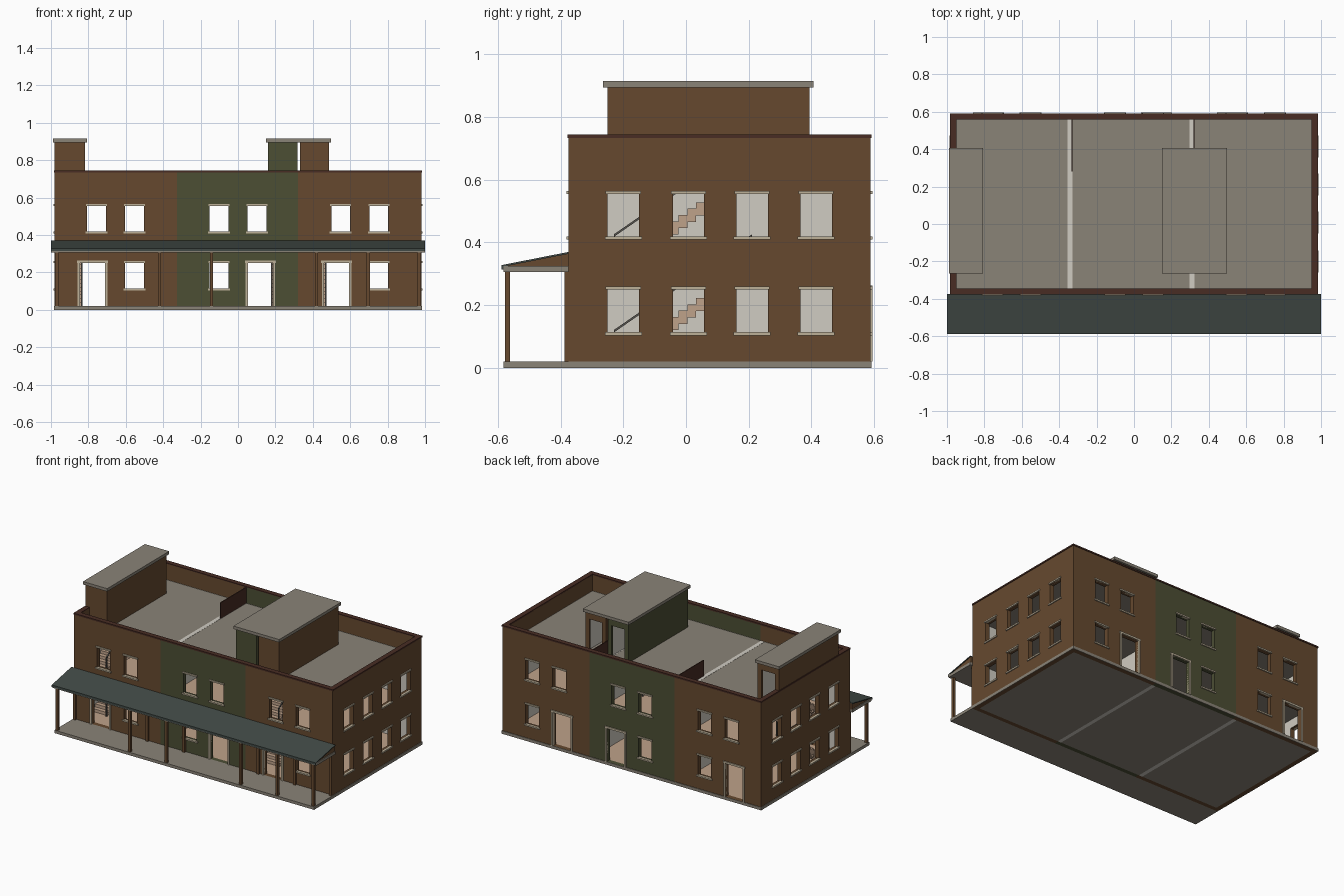
import bpy, bmesh

if "Cube" in bpy.data.objects:
    bpy.data.objects.remove(bpy.data.objects["Cube"])


def material(name, hexcode):
    rgb = [int(hexcode[i:i + 2], 16) / 255 for i in (0, 2, 4)]
    col = [c / 12.92 if c < 0.04 else ((c + 0.055) / 1.055) ** 2.4 for c in rgb] + [1]
    m = bpy.data.materials.new(name)
    m.use_nodes = True
    m.diffuse_color = col
    m.node_tree.nodes["Principled BSDF"].inputs["Base Color"].default_value = col
    return m


BROWN = material("brown brick", "66492F")
GREEN = material("green brick", "4C4E34")
GREY = material("grey concrete", "8A8377")
CREAM = material("cream plaster", "D0CCC2")
TAN = material("tan wood", "BFA28A")
TRIM = material("beige trim", "BEB199")
SLATE = material("slate green roofing", "414A46")
CAP = material("dark brown coping", "482C23")
IRON = material("dark iron", "55524D")


def finish(name, bm, mats):
    bmesh.ops.remove_doubles(bm, verts=bm.verts, dist=1e-5)
    bmesh.ops.recalc_face_normals(bm, faces=bm.faces)
    me = bpy.data.meshes.new(name)
    bm.to_mesh(me)
    bm.free()
    for m in mats:
        me.materials.append(m)
    ob = bpy.data.objects.new(name, me)
    bpy.context.collection.objects.link(ob)
    return ob


def boxes(name, mat, *spans):
    """One object from boxes given as (x0, x1, y0, y1, z0, z1)."""
    bm = bmesh.new()
    for s in spans:
        vs = bmesh.ops.create_cube(bm, size=1)["verts"]
        for v in vs:
            v.co = [s[2 * i] if v.co[i] < 0 else s[2 * i + 1] for i in range(3)]
    me_faces = bm.faces
    bmesh.ops.recalc_face_normals(bm, faces=me_faces)
    me = bpy.data.meshes.new(name)
    bm.to_mesh(me)
    bm.free()
    me.materials.append(mat)
    ob = bpy.data.objects.new(name, me)
    bpy.context.collection.objects.link(ob)


def extrude(name, mat, profile, x0, x1):
    """Extrude a (y, z) profile along x."""
    bm = bmesh.new()
    f = bm.faces.new([bm.verts.new((x0, y, z)) for y, z in profile])
    r = bmesh.ops.extrude_face_region(bm, geom=[f])
    new = [v for v in r["geom"] if isinstance(v, bmesh.types.BMVert)]
    bmesh.ops.translate(bm, verts=new, vec=(x1 - x0, 0, 0))
    finish(name, bm, [mat])


def place(axis, u, v, w):
    return {"x": (w, u, v), "y": (u, w, v), "z": (u, v, w)}[axis]


def panel(name, axis, us, vs, w0, w1, holes, rule, cuts=()):
    """Slab with rectangular holes; rule(side, u, v) picks each face's material."""
    U = sorted(set(us) | {c for h in holes for c in h[:2]} | {c for c in cuts if us[0] < c < us[1]})
    V = sorted(set(vs) | {c for h in holes for c in h[2:]} | ({ROOF} if vs[0] < ROOF < vs[1] else set()))
    mid = lambda L, i: (L[i] + L[i + 1]) / 2
    inside = lambda h, u, v: h[0] < u < h[1] and h[2] < v < h[3]
    solid = {(i, j) for i in range(len(U) - 1) for j in range(len(V) - 1)
             if not any(inside(h, mid(U, i), mid(V, j)) for h in holes)}
    bm, mats = bmesh.new(), []

    def quad(pts, side, u, v):
        f = bm.faces.new([bm.verts.new(place(axis, *p)) for p in pts])
        m = rule(side, u, v)
        if m not in mats:
            mats.append(m)
        f.material_index = mats.index(m)

    for i, j in sorted(solid):
        a, b, c, d = U[i], U[i + 1], V[j], V[j + 1]
        u, v = mid(U, i), mid(V, j)
        for side, w in (("low", w0), ("high", w1)):
            quad([(a, c, w), (b, c, w), (b, d, w), (a, d, w)], side, u, v)
        for di, dj, p, q in ((-1, 0, (a, c), (a, d)), (1, 0, (b, c), (b, d)),
                             (0, -1, (a, c), (b, c)), (0, 1, (a, d), (b, d))):
            if (i + di, j + dj) not in solid:
                quad([(*p, w0), (*q, w0), (*q, w1), (*p, w1)], "edge", u, v)
    finish(name, bm, mats)


# Main dimensions
X, FRONT, BACK, T = 0.98, -0.374, 0.588, 0.03
TOP, ROOF, STOREY, GROUND = 0.738, 0.63, 0.305, 0.02
PARTY = (-0.325, 0.32)
UNITS = {"left": -0.655, "middle": 0.0, "right": 0.651}
DOORS = {"left": -0.778, "middle": 0.12, "right": 0.527}
SIDE_WINDOWS = (-0.2, 0.008, 0.211, 0.415)


def brick(x):
    return GREEN if PARTY[0] < x < PARTY[1] else BROWN


# Openings: (centre, is_door, storey) for long walls and side walls
long_open, side_open = [], []
for unit, c in UNITS.items():
    for s in (-1, 1):
        long_open.append((c + s * 0.102, False, 1))
        if abs(c + s * 0.102 - DOORS[unit]) > 0.1:
            long_open.append((c + s * 0.102, False, 0))
    long_open.append((DOORS[unit], True, 0))
for c in SIDE_WINDOWS:
    side_open += [(c, False, 0), (c, False, 1)]


def hole(o):
    c, door, s = o
    if door:
        return (c - 0.067, c + 0.067, GROUND, 0.25)
    return (c - 0.05, c + 0.05, 0.11 + s * STOREY, 0.25 + s * STOREY)


# Outer walls with trim round each opening
for name, axis, us, w0, outer, openings in (
        ("front", "y", (-X, X), FRONT, "low", long_open),
        ("back", "y", (-X, X), BACK - T, "high", long_open),
        ("right_side", "x", (FRONT + T, BACK - T), -X, "low", side_open),
        ("left_side", "x", (FRONT + T, BACK - T), X - T, "high", side_open)):
    paint = brick if axis == "y" else (lambda u: BROWN)

    def wall_rule(side, u, v):
        inner = side not in (outer, "edge")
        return CREAM if inner and v < ROOF else paint(u)

    holes = [hole(o) for o in openings]
    panel(name + "_wall", axis, us, (0, TOP), w0, w0 + T, holes, wall_rule, PARTY)
    a, b = (w0 - 0.007, w0 + 0.012) if outer == "low" else (w0 + T - 0.012, w0 + T + 0.007)
    parts = []
    for o, (l, r, lo, hi) in zip(openings, holes):
        if o[1]:
            parts += [(l - 0.012, l, lo, hi), (r, r + 0.012, lo, hi), (l - 0.015, r + 0.015, hi, hi + 0.013)]
        else:
            parts += [(l - 0.006, r + 0.006, hi, hi + 0.01), (l - 0.009, r + 0.009, lo - 0.006, lo + 0.004)]
    spans = []
    for l, r, lo, hi in parts:
        p, q = place(axis, l, lo, a), place(axis, r, hi, b)
        spans.append([c for pair in zip(p, q) for c in pair])
    boxes(name + "_trim", TRIM, *spans)

# Coping and base strips
o, t = X + 0.004, T + 0.004
boxes("wall_coping", CAP,
      (-o, o, FRONT - 0.004, FRONT + T, TOP - 0.004, 0.744), (-o, o, BACK - T, BACK + 0.004, TOP - 0.004, 0.744),
      (-o, t - o, FRONT + T, BACK - T, TOP - 0.004, 0.744), (o - t, o, FRONT + T, BACK - T, TOP - 0.004, 0.744))
boxes("base_strip", GREY, (-o, -X, FRONT, BACK, 0, GROUND), (X, o, FRONT, BACK, 0, GROUND),
      (-o, o, BACK, BACK + 0.004, 0, GROUND))

# Party walls and short roof dividers
P = [(-0.355, -0.328), (0.297, 0.323)]
boxes("party_walls", CREAM, *[(a, b, FRONT + T, BACK - T, 0, ROOF) for a, b in P])
boxes("roof_dividers", CAP, *[(b - 0.006, b, 0.28, BACK - T, ROOF, TOP) for a, b in P])

# Floors, roofs, stairs and stair houses for each unit
Y0, Y1, STEPS = -0.22, 0.2, 15
run, rise = (Y1 - Y0) / STEPS, STOREY / STEPS
for unit, x0, x1, s0, s1, rail, h0, h1 in (
        ("left", T - X, P[0][0], -0.95, -0.835, -0.835, -X, -0.818),
        ("middle", P[0][1], P[1][0], 0.18, 0.297, 0.18, 0.16, 0.317),
        ("right", P[1][1], X - T, 0.335, 0.47, 0.47, 0.331, 0.487)):
    well = [(s0, s1, -0.19, Y1)]
    ys = (FRONT + T, BACK - T)
    wood = lambda side, u, v: TAN if side == "high" else GREY
    panel(unit + "_ground_floor", "z", (x0, x1), ys, 0, GROUND, [], wood)
    panel(unit + "_upper_floor", "z", (x0, x1), ys, 0.31, GROUND + STOREY, well, wood)
    panel(unit + "_roof", "z", (x0, x1), ys, 0.612, ROOF - 0.001, well, lambda *a: GREY)

    for level in (0, 1):
        z0 = GROUND + level * STOREY
        upper, lower = [], []
        for k in range(STEPS):
            y, z = Y0 + k * run, z0 + (k + 1) * rise
            upper += [(y, z), (y + run, z)]
            lower += [(y, max(z - 0.042, z0)), (y + run, max(z - 0.042, z0))]
        clean = list(dict.fromkeys(upper + lower[::-1]))
        extrude(f"{unit}_stairs_{level}", TAN, clean, s0 + 0.002, s1 - 0.002)
        a, b = (Y0 - 0.01, z0 + 0.093), (Y1 + 0.01, z0 + STOREY + 0.093)
        extrude(f"{unit}_handrail_{level}", IRON,
                [a, b, (b[0], b[1] + 0.008), (a[0], a[1] + 0.008)], rail - 0.004, rail + 0.004)
        boxes(f"{unit}_newels_{level}", IRON,
              *[(rail - 0.004, rail + 0.004, y - 0.004, y + 0.004, z - 0.093, z) for y, z in (a, b)])

    # Stair house: closed front and sides, doorway at the back
    paint = GREEN if unit == "middle" else BROWN
    w, zs = 0.014, (ROOF - 0.002, 0.897)
    for part, axis, us, lo, out, gaps in (
            ("front", "y", (h0, h1), -0.25, "low", []),
            ("back", "y", (h0, h1), 0.394 - w, "high", [(h0 + 0.03, h1 - 0.03, ROOF - 0.002, 0.85)]),
            ("side_a", "x", (w - 0.25, 0.394 - w), h0, "low", []),
            ("side_b", "x", (w - 0.25, 0.394 - w), h1 - w, "high", [])):
        panel(f"{unit}_stair_house_{part}", axis, us, zs, lo, lo + w, gaps,
              lambda side, u, v: paint if side in (out, "edge") else CREAM)
boxes("stair_house_roofs", GREY, (-0.99, -0.807, -0.264, 0.407, 0.895, 0.915),
      (0.15, 0.497, -0.264, 0.407, 0.895, 0.915))

# Porch: slab, posts, eave board, gable wedge and roof sheet
EAVE = -0.582
boxes("porch_slab", GREY, (-o, o, EAVE, FRONT, 0, GROUND))
posts = [-0.97, -0.42, -0.142, 0.42, 0.697, 0.97]
boxes("porch_posts", BROWN, *[(x - 0.009, x + 0.009, y, y + 0.017, GROUND, 0.308)
                              for x in posts for y in (-0.578, FRONT - 0.014)])
boxes("porch_eave_board", GREY, (-1, 1, EAVE, FRONT, 0.306, 0.325))
extrude("porch_gable", BROWN, [(EAVE, 0.324), (FRONT, 0.324), (FRONT, 0.365)], -0.995, 0.995)
extrude("porch_roof_sheet", SLATE,
        [(EAVE - 0.006, 0.314), (EAVE - 0.006, 0.328), (FRONT, 0.37), (FRONT, 0.364), (EAVE, 0.323), (EAVE, 0.314)], -1, 1)
